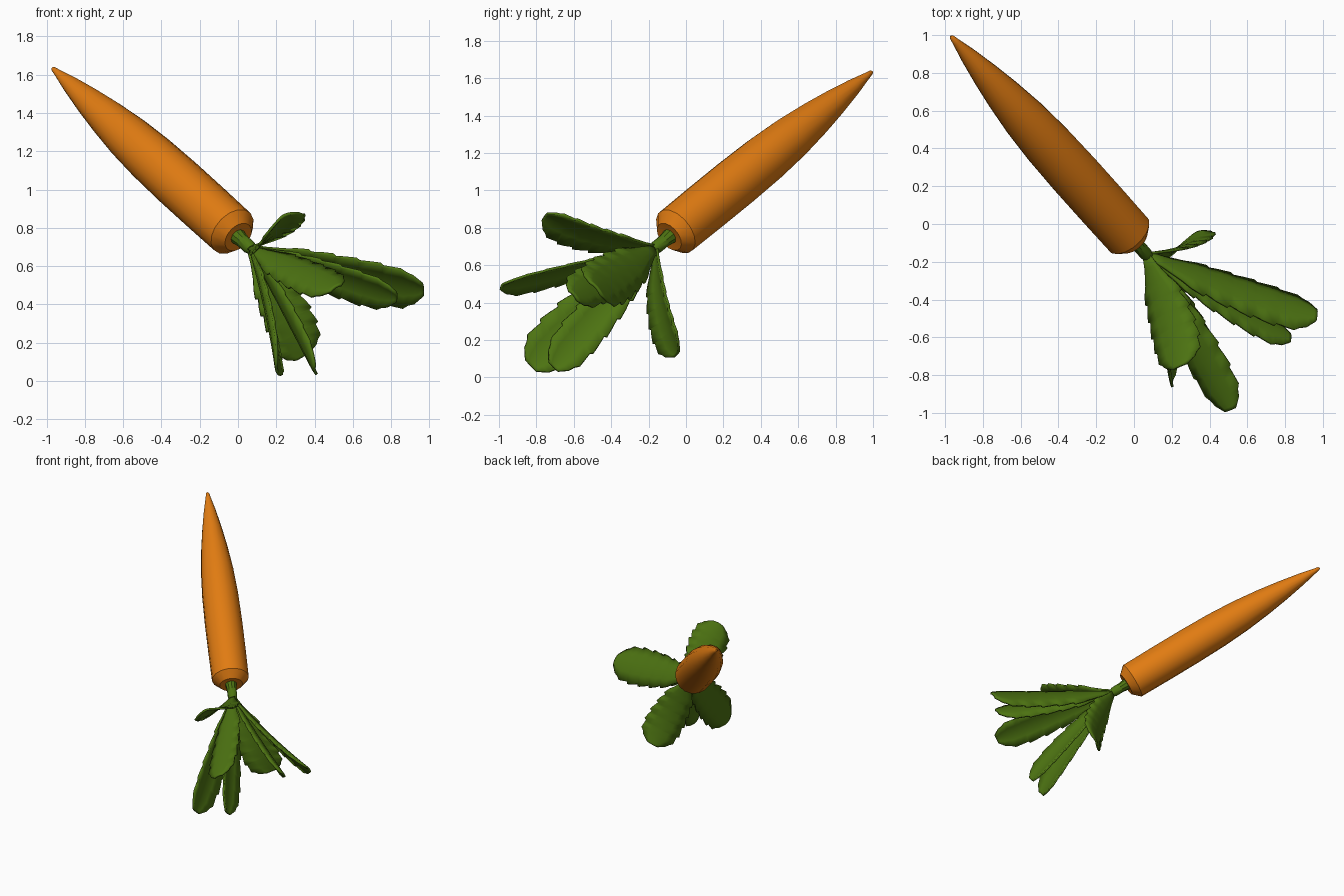
import bpy, bmesh, math
from mathutils import Vector

if "Cube" in bpy.data.objects:
    bpy.data.objects.remove(bpy.data.objects["Cube"])


def material(name, rgb):
    m = bpy.data.materials.new(name)
    m.diffuse_color = (*rgb, 1)
    m.use_nodes = True
    m.node_tree.nodes["Principled BSDF"].inputs["Base Color"].default_value = m.diffuse_color
    return m


ORANGE = material("carrot_orange", (0.75, 0.2, 0.006))
GREEN = material("leaf_green", (0.075, 0.175, 0.006))

CROWN = Vector((-0.03, -0.055, 0.78))      # widest ring at the crown
TIP = Vector((-0.97, 0.995, 1.635))        # pointed end of the root
AXIS = (TIP - CROWN).normalized()
LENGTH = (TIP - CROWN).length
DOWN = -AXIS                               # direction the leaves grow
HUB = CROWN + DOWN * 0.16                  # where the leaves meet


def finish(name, bm, mat, angle):
    bmesh.ops.recalc_face_normals(bm, faces=bm.faces)
    me = bpy.data.meshes.new(name)
    bm.to_mesh(me)
    bm.free()
    me.materials.append(mat)
    ob = bpy.data.objects.new(name, me)
    bpy.context.collection.objects.link(ob)
    bpy.ops.object.select_all(action='DESELECT')
    ob.select_set(True)
    bpy.context.view_layer.objects.active = ob
    bpy.ops.object.shade_smooth_by_angle(angle=math.radians(angle))
    return ob


def lathe(name, profile, mat, sides):
    """Turn (distance along axis, radius) pairs around the carrot axis."""
    a = AXIS.orthogonal().normalized()
    b = AXIS.cross(a)
    bm = bmesh.new()
    rings = []
    for d, r in profile:
        rings.append([bm.verts.new(CROWN + AXIS * d + r * (
            a * math.cos(2 * math.pi * i / sides) + b * math.sin(2 * math.pi * i / sides)))
            for i in range(sides)])
    for lo, hi in zip(rings, rings[1:]):
        for i in range(sides):
            j = (i + 1) % sides
            bm.faces.new((lo[i], lo[j], hi[j], hi[i]))
    bm.faces.new(rings[0])
    bm.faces.new(rings[-1])
    return finish(name, bm, mat, 35)


# Root: chamfered crown, nearly straight body, long taper
root = [(-0.05, 0.04), (-0.055, 0.085), (0.0, 0.136)]
root += [(t * LENGTH, r) for t, r in (
    (0.15, 0.138), (0.3, 0.138), (0.45, 0.133), (0.58, 0.12), (0.7, 0.098),
    (0.8, 0.074), (0.9, 0.045), (0.97, 0.02), (0.995, 0.012), (1.0, 0.005))]
lathe("carrot_root", root, ORANGE, 16)

# Stem
lathe("stem", [(-0.19, 0.025), (-0.16, 0.036), (-0.1, 0.036), (-0.045, 0.044)], GREEN, 10)

OUTLINE = [(0, 0.12), (0.1, 0.28), (0.22, 0.62), (0.4, 0.82), (0.6, 0.94),
           (0.75, 0.96), (0.88, 0.86), (0.95, 0.66), (1.0, 0.3)]
TEETH = [0.2, 0.34, 0.48, 0.62, 0.76, 0.88]


def outline(t):
    for (t0, w0), (t1, w1) in zip(OUTLINE, OUTLINE[1:]):
        if t <= t1:
            return w0 + (w1 - w0) * (t - t0) / (t1 - t0)
    return OUTLINE[-1][1]


def leaf(name, tip, half_width, bow, side=None):
    """Thin cupped blade with saw-toothed edges, from the hub to its tip."""
    tip = Vector(tip)
    span = tip - HUB
    radial = span - DOWN * span.dot(DOWN)
    side = Vector(side).normalized() if side else DOWN.cross(radial).normalized()
    inward = side.cross(span).normalized()
    if inward.dot(radial) > 0:
        inward = -inward
    mid = (HUB + tip) / 2 + DOWN * bow
    # rows (t, width): each tooth swells toward the tip, then steps in
    rows = [(t, outline(t)) for t in (0, 0.1)]
    for t0, t1 in zip(TEETH, TEETH[1:]):
        rows.append((t0 + 0.012, outline(t0) - 0.04))
        rows.append(((t0 + t1) / 2, outline((t0 + t1) / 2) + 0.02))
        rows.append((t1, outline(t1) + 0.08))
    rows += [(t, outline(t)) for t in (0.91, 0.95, 0.98, 1.0)]
    bm = bmesh.new()
    grid = []
    for t, w in rows:
        c = HUB * (1 - t) ** 2 + mid * 2 * t * (1 - t) + tip * t * t
        grid.append([bm.verts.new(c + side * (half_width * w * u)
                                  + inward * (0.22 * half_width * w * u * u))
                     for u in (-1, -0.5, 0, 0.5, 1)])
    for p, q in zip(grid, grid[1:]):
        for i in range(4):
            bm.faces.new((p[i], p[i + 1], q[i + 1], q[i]))
    ob = finish(name, bm, GREEN, 40)
    mod = ob.modifiers.new("thickness", 'SOLIDIFY')
    mod.thickness = 0.014
    mod.offset = 0


# Outer ring of four broad leaves
leaf("leaf_outer_back", (0.335, -0.045, 0.125), 0.14, 0.09)
leaf("leaf_outer_top", (0.24, -0.755, 0.865), 0.14, 0.09)
leaf("leaf_outer_right", (0.97, -0.48, 0.48), 0.145, 0.06)
leaf("leaf_outer_left", (0.2, -0.83, 0.06), 0.14, 0.05)
# Inner leaves
leaf("leaf_inner_front", (0.51, -0.985, 0.49), 0.115, 0.02)
leaf("leaf_inner_low", (0.4, -0.71, 0.055), 0.115, 0.03, (0.12, 0.7, -0.7))
leaf("leaf_inner_right", (0.83, -0.6, 0.44), 0.115, 0.03, (0.0, -0.65, 0.76))
